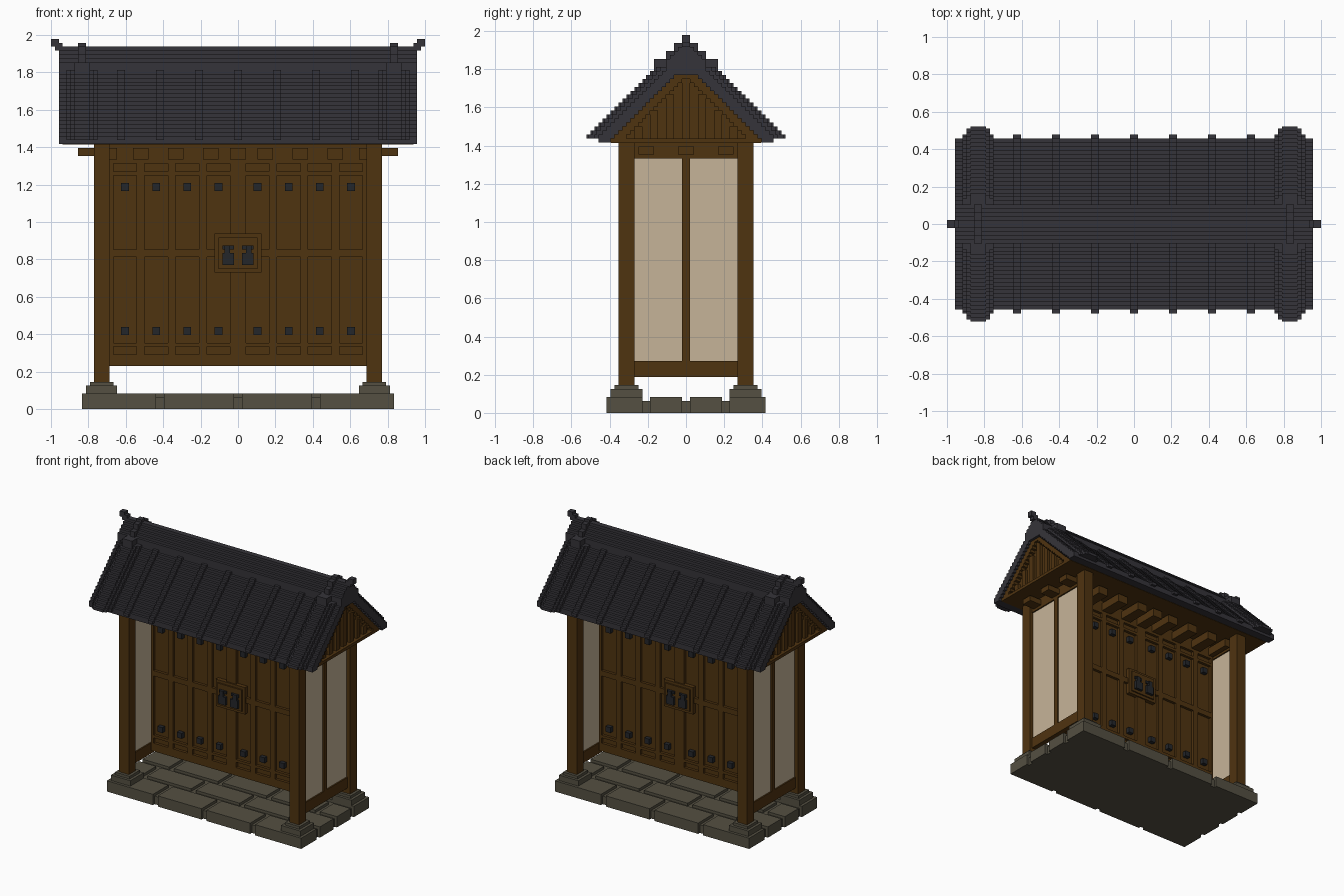
import bpy, bmesh
from mathutils import Vector

U = 1 / 48  # one block

if "Cube" in bpy.data.objects:
    bpy.data.objects.remove(bpy.data.objects["Cube"], do_unlink=True)


def material(name, rgb):
    m = bpy.data.materials.new(name)
    m.use_nodes = True
    m.diffuse_color = (*rgb, 1)
    node = next(n for n in m.node_tree.nodes if n.type == 'BSDF_PRINCIPLED')
    node.inputs["Base Color"].default_value = (*rgb, 1)
    node.inputs["Roughness"].default_value = 0.9
    return m


WOOD = material("brown_wood", (0.078, 0.033, 0.005))
PAPER = material("cream_plaster", (0.565, 0.456, 0.314))
STONE = material("grey_stone", (0.089, 0.080, 0.054))
TILE = material("slate_tile", (0.036, 0.034, 0.041))
IRON = material("dark_iron", (0.017, 0.019, 0.023))


def build(name, mat, boxes, mirror=""):
    """Boxes are (x0, x1, y0, y1, z0, z1) in blocks, repeated across the mirrored axes."""
    every = set(boxes)
    if "x" in mirror:
        every |= {(-b, -a, c, d, e, f) for a, b, c, d, e, f in every}
    if "y" in mirror:
        every |= {(a, b, -d, -c, e, f) for a, b, c, d, e, f in every}
    bm = bmesh.new()
    for a, b, c, d, e, f in sorted(every):
        cube = bmesh.ops.create_cube(bm, size=1)["verts"]
        centre = Vector((a + b, c + d, e + f)) / 2
        for v in cube:
            v.co = U * (centre + Vector((v.co.x * (b - a), v.co.y * (d - c), v.co.z * (f - e))))
    me = bpy.data.meshes.new(name)
    bm.to_mesh(me)
    bm.free()
    me.materials.append(mat)
    ob = bpy.data.objects.new(name, me)
    bpy.context.collection.objects.link(ob)
    return ob


# Paved base: a core slab with rows of staggered stones
build("base_core", STONE, [(-39, 39, -19, 19, 0, 3)])
stones = []
for y0, y1, shift in ((-20, -11, 0), (-9, -1, 8), (1, 9, -8), (11, 20, 0)):
    joints = [j + shift for j in range(-40, 41, 20) if -38 < j + shift < 38]
    starts = [-40] + [j + 1 for j in joints]
    ends = [j - 1 for j in joints] + [40]
    stones += [(a, b, y0, y1, 0, 4) for a, b in zip(starts, ends)]
build("paving_stones", STONE, stones)

# Corner posts on stepped footings
build("post_footings", STONE, [(31, 39, 11, 19, 4, 6), (32, 38, 12, 18, 6, 7)], "xy")
build("corner_posts", WOOD, [(33, 37, 13, 17, 7, 68)], "xy")

# Side walls
build("side_wall_frame", WOOD, [(34, 36, -13, 13, 9, 13), (34, 36, -13, 13, 64, 68),
                                (34, 36, -1, 1, 13, 64)], "x")
build("side_wall_panels", PAPER, [(34.5, 35.5, 1, 13, 13, 64)], "xy")

# Double door: core, raised stiles and rails, both faces
build("door_core", WOOD, [(-33, 33, -3, 3, 11, 68)])
stiles = [(32, 33), (24, 26), (16, 18), (8, 10), (0, 2)]
rails = [(11, 14), (16, 17), (39, 41), (60, 61), (63, 68)]
build("door_stiles", WOOD, [(a, b, 3, 4, 11, 68) for a, b in stiles], "xy")
build("door_rails", WOOD, [(-33, 33, 3, 4, a, b) for a, b in rails], "y")
build("door_studs", IRON, [(x, x + 2, 3, 4.5, z, z + 2)
                           for x in (4, 12, 20, 28) for z in (19, 56)], "xy")

# Lock plate and handles
build("lock_plate", WOOD, [(-6, 6, 3, 4.5, 35, 45), (-5, 5, 3, 5, 36, 44)], "y")
build("door_handles", IRON, [(1, 4, 4, 5.5, 41, 42), (2, 3.5, 4, 6, 40, 42),
                             (1, 4, 4, 6, 37, 40)], "xy")

# Beams under the eaves
build("eave_brackets", WOOD, [(a, b, 3, 13, 64, 67) for a, b in
                              ((-2, 2), (5, 9), (14, 18), (23, 27), (31, 33))], "xy")
build("beam_ends", WOOD, [(33, 41, -2, 2, 65, 67), (33, 41, 8, 12, 65, 67)], "xy")
build("ceiling_board", WOOD, [(-45, 45, -18.9, 18.9, 67.9, 69)])

# Gable wall, its slats and its sloping frame
LAYERS = range(68, 87)
build("gable_core", WOOD, [(-43, 43, k - 87, 87 - k, k, k + 1) for k in LAYERS])
build("gable_frame", WOOD, [(43, 45, max(0, 84 - k), 87 - k, k, k + 1) for k in LAYERS], "xy")
build("gable_slats", WOOD, [(43, 44, y, y + w, 69, 85 - y - w)
                            for y, w in ((0, 1), (3, 2), (7, 2), (11, 2))], "xy")


def slope(x0, x1, reach, top, low=69, high=87):
    """Stepped roof courses: one block in for each block up."""
    return [(x0, x1, max(0, min(19, 87 - k)), min(reach, top - k), k, k + 1)
            for k in range(low, high)]


# Tiled slopes with round ribs and heavier ribs near the ends
build("roof_slopes", TILE, slope(-46, 46, 22, 91, 68, 90), "y")
ribs = []
for x in (0, 10, 20, 30):
    ribs += slope(x - 1, x + 1, 24, 92)
build("roof_ribs", TILE, ribs, "xy")
build("end_ribs", TILE, slope(38, 42, 26, 94) + slope(37, 43, 25, 93.5)
      + slope(36, 44, 23, 92.5), "xy")

# Ridge, its bands and the end finials
build("ridge", TILE, [(-46, 46, -w, w, a, b) for w, a, b in
                      ((5, 85, 89), (4, 89, 90), (3, 90, 91), (2, 91, 92), (1, 92, 93))])
build("ridge_bands", TILE, [(38, 42, -8, 8, 87, 89), (39, 41, -5, 5, 89, 91),
                            (39, 41, -3, 3, 91, 93), (39, 41, -1, 1, 93, 94)], "x")
build("finials", TILE, [(45, 47, -1, 1, 92, 94), (46, 48, -1, 1, 93, 95)], "x")
